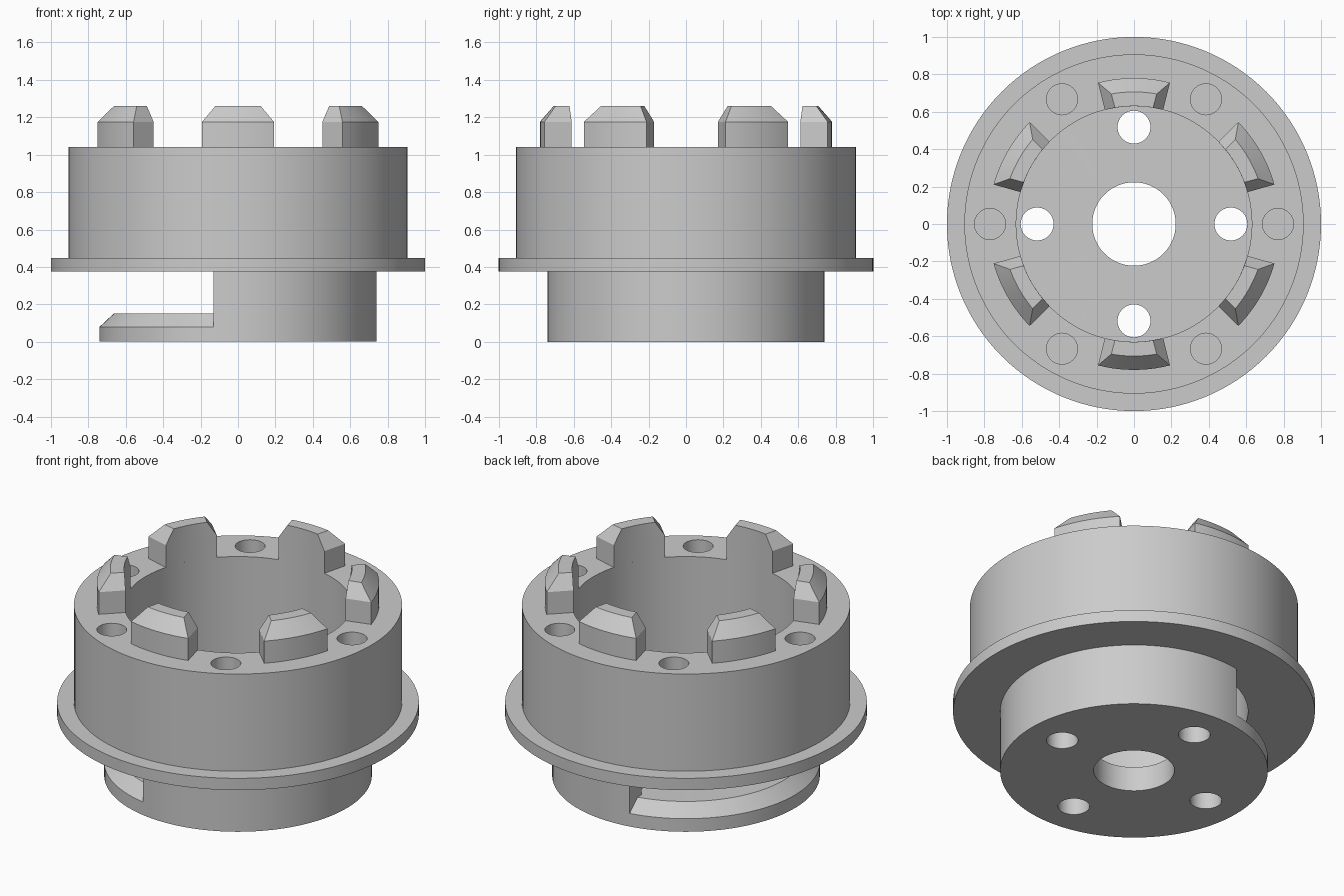
import bpy, bmesh, math
from mathutils import Matrix

if "Cube" in bpy.data.objects:
    bpy.data.objects.remove(bpy.data.objects["Cube"])

SEG = 128
grey = bpy.data.materials.new("light grey")
grey.diffuse_color = (0.6, 0.6, 0.6, 1)
grey.use_nodes = True
grey.node_tree.nodes["Principled BSDF"].inputs["Base Color"].default_value = grey.diffuse_color


def make_object(name, bm):
    bmesh.ops.recalc_face_normals(bm, faces=bm.faces)
    mesh = bpy.data.meshes.new(name)
    bm.to_mesh(mesh)
    bm.free()
    mesh.materials.append(grey)
    ob = bpy.data.objects.new(name, mesh)
    bpy.context.collection.objects.link(ob)
    return ob


def activate(ob):
    bpy.ops.object.select_all(action='DESELECT')
    ob.select_set(True)
    bpy.context.view_layer.objects.active = ob


def revolve(profile):
    """Spin a closed (radius, z) profile round the z axis."""
    bm = bmesh.new()
    rings = []
    for i in range(SEG):
        a = 2 * math.pi * i / SEG
        rings.append([bm.verts.new((r * math.cos(a), r * math.sin(a), z)) for r, z in profile])
    n = len(profile)
    for i in range(SEG):
        p, q = rings[i], rings[(i + 1) % SEG]
        for j in range(n):
            k = (j + 1) % n
            bm.faces.new((p[j], q[j], q[k], p[k]))
    return bm


def hole_cutter(name, count, ring, radius, z0, z1):
    bm = bmesh.new()
    for i in range(count):
        a = 2 * math.pi * i / count
        bmesh.ops.create_cone(
            bm, cap_ends=True, segments=40, radius1=radius, radius2=radius, depth=z1 - z0,
            matrix=Matrix.Translation((ring * math.cos(a), ring * math.sin(a), (z0 + z1) / 2)))
    return make_object(name, bm)


def cut(ob, cutter):
    cutter.hide_render = True
    activate(ob)
    mod = ob.modifiers.new("cut", 'BOOLEAN')
    mod.operation = 'DIFFERENCE'
    mod.solver = 'EXACT'
    mod.object = cutter
    bpy.ops.object.modifier_apply(modifier=mod.name)
    bpy.data.objects.remove(cutter)


# Hollow flanged body with floor and central bore
body = make_object("flanged_body", revolve([
    (0.223, 0), (0.74, 0), (0.74, 0.375), (1.0, 0.375), (1.0, 0.447), (0.907, 0.447),
    (0.907, 1.04), (0.63, 1.04), (0.63, 0.15), (0.223, 0.15)]))

# Side window through the lower wall, leaving a bevelled lip
bm = revolve([(0.55, 0.15), (0.665, 0.15), (0.785, 0.038), (0.785, 0.375), (0.55, 0.375)])
geom = bm.verts[:] + bm.edges[:] + bm.faces[:]
res = bmesh.ops.bisect_plane(bm, geom=geom, plane_co=(-0.13, 0, 0), plane_no=(1, 0, 0),
                             clear_outer=True)
edges = [e for e in res["geom_cut"] if isinstance(e, bmesh.types.BMEdge)]
bmesh.ops.holes_fill(bm, edges=edges, sides=0)
cut(body, make_object("window_cutter", bm))

# Four through holes in the floor, six blind holes in the rim
cut(body, hole_cutter("floor_hole_cutter", 4, 0.518, 0.088, -0.1, 0.3))
cut(body, hole_cutter("rim_hole_cutter", 6, 0.77, 0.083, 0.70, 1.2))
activate(body)
bpy.ops.object.shade_smooth_by_angle(angle=math.radians(25))


# Six bevelled coupling lugs on the rim
def lug(name, centre):
    # cross-section points: radius, z, half angle in degrees
    section = [(0.63, 1.04, 14.3), (0.78, 1.04, 14.3), (0.78, 1.175, 14.3),
               (0.706, 1.26, 9.9), (0.63, 1.26, 9.3), (0.63, 1.175, 14.3)]
    steps = 10
    bm = bmesh.new()
    rows = []
    for i in range(steps + 1):
        t = 2 * i / steps - 1
        row = []
        for r, z, half in section:
            a = math.radians(centre + t * half)
            row.append(bm.verts.new((r * math.cos(a), r * math.sin(a), z)))
        rows.append(row)
    n = len(section)
    for p, q in zip(rows, rows[1:]):
        for j in range(n):
            k = (j + 1) % n
            bm.faces.new((p[j], q[j], q[k], p[k]))
    for row in (rows[0], rows[-1]):
        bm.faces.new((row[0], row[1], row[2], row[5]))
        bm.faces.new((row[5], row[2], row[3], row[4]))
    ob = make_object(name, bm)
    activate(ob)
    bpy.ops.object.shade_smooth_by_angle(angle=math.radians(25))


for i in range(6):
    lug(f"lug_{i + 1}", 30 + 60 * i)
